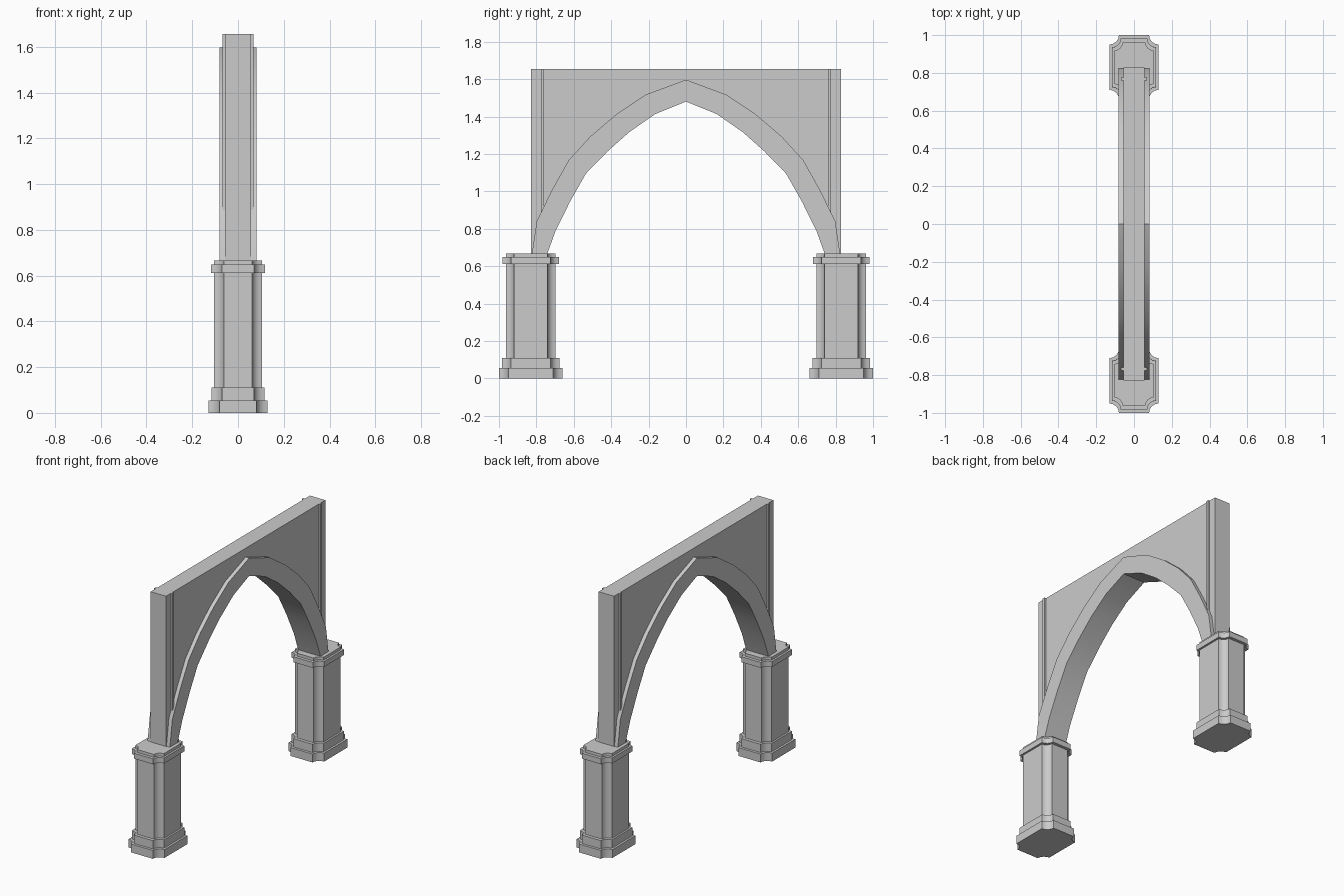
import bpy, bmesh
from math import cos, sin, radians

if "Cube" in bpy.data.objects:
    bpy.data.objects.remove(bpy.data.objects["Cube"])


def finish(name, bm, smooth=True):
    bmesh.ops.remove_doubles(bm, verts=bm.verts, dist=1e-5)
    bmesh.ops.recalc_face_normals(bm, faces=bm.faces)
    me = bpy.data.meshes.new(name)
    bm.to_mesh(me)
    bm.free()
    ob = bpy.data.objects.new(name, me)
    bpy.context.collection.objects.link(ob)
    if smooth:
        bpy.ops.object.select_all(action='DESELECT')
        ob.select_set(True)
        bpy.context.view_layer.objects.active = ob
        bpy.ops.object.shade_smooth_by_angle(angle=radians(32))
    return ob


def scooped_ring(hx, hy, r, steps=4):
    """Rectangle outline whose four corners are scooped inwards."""
    arc = [(hx + r * cos(radians(270 - 90 * i / steps)),
            hy + r * sin(radians(270 - 90 * i / steps))) for i in range(steps + 1)]
    back = arc[::-1]
    return (arc + [(-x, y) for x, y in back]
            + [(-x, -y) for x, y in arc] + [(x, -y) for x, y in back])


def pier(name, cy):
    # half width, half depth, scoop radius, height, from floor to top
    levels = [(.13, .17, .05, 0), (.13, .17, .05, .055),
              (.116, .153, .047, .055), (.116, .153, .047, .11),
              (.104, .132, .043, .11), (.104, .132, .043, .612),
              (.117, .152, .047, .612), (.117, .152, .047, .648),
              (.104, .132, .043, .648), (.104, .132, .043, .667)]
    bm = bmesh.new()
    rings = [[bm.verts.new((x, y + cy, z)) for x, y in scooped_ring(hx, hy, r)]
             for hx, hy, r, z in levels]
    n = len(rings[0])
    for a, b in zip(rings, rings[1:]):
        for i in range(n):
            j = (i + 1) % n
            bm.faces.new((a[i], a[j], b[j], b[i]))
    bm.faces.new(rings[0][::-1])
    bm.faces.new(rings[-1])
    finish(name, bm)


def mirrored(path):
    return path + [(-y, z) for y, z in path[-2::-1]]


def band(name, inner, outer, hx):
    """Solid strip between two y-z outlines, 2*hx thick."""
    inner, outer = mirrored(inner), mirrored(outer)
    bm = bmesh.new()
    rings = [[bm.verts.new((x, y, z)) for x, (y, z) in
              ((-hx, p), (hx, p), (hx, q), (-hx, q))] for p, q in zip(inner, outer)]
    for a, b in zip(rings, rings[1:]):
        for i in range(4):
            j = (i + 1) % 4
            bm.faces.new((a[i], a[j], b[j], b[i]))
    bm.faces.new(rings[0])
    bm.faces.new(rings[-1])
    finish(name, bm)


def box(name, size, loc):
    bm = bmesh.new()
    bmesh.ops.create_cube(bm, size=1)
    for v in bm.verts:
        v.co = [c * s + l for c, s, l in zip(v.co, size, loc)]
    finish(name, bm, False)


# Piers
pier("pier_front", -.83)
pier("pier_back", .83)

# Pointed arch rib
inner = [(.744, .66), (.697, .79), (.62, .945), (.535, 1.095),
         (.418, 1.215), (.303, 1.317), (.165, 1.413), (0, 1.48)]
outer = [(.825, .66), (.798, .841), (.715, 1.01), (.627, 1.167),
         (.51, 1.295), (.375, 1.41), (.216, 1.517), (0, 1.597)]
band("arch_rib", inner, outer, .081)

# Wall above the arch, its lower edge buried in the rib
middle = [((a + c) / 2, (b + d) / 2) for (a, b), (c, d) in zip(inner, outer)]
top = 1.655
edge = [(.828, .66), (.828, .9), (.828, top)] + [(y, top) for y, z in middle[3:]]
band("wall", middle, edge, .056)

# Thin upright strips on the wall near its ends
for sy, end in ((-1, "front"), (1, "back")):
    box("strip_" + end, (.136, .016, top - .88), (0, sy * .768, (top + .88) / 2))
